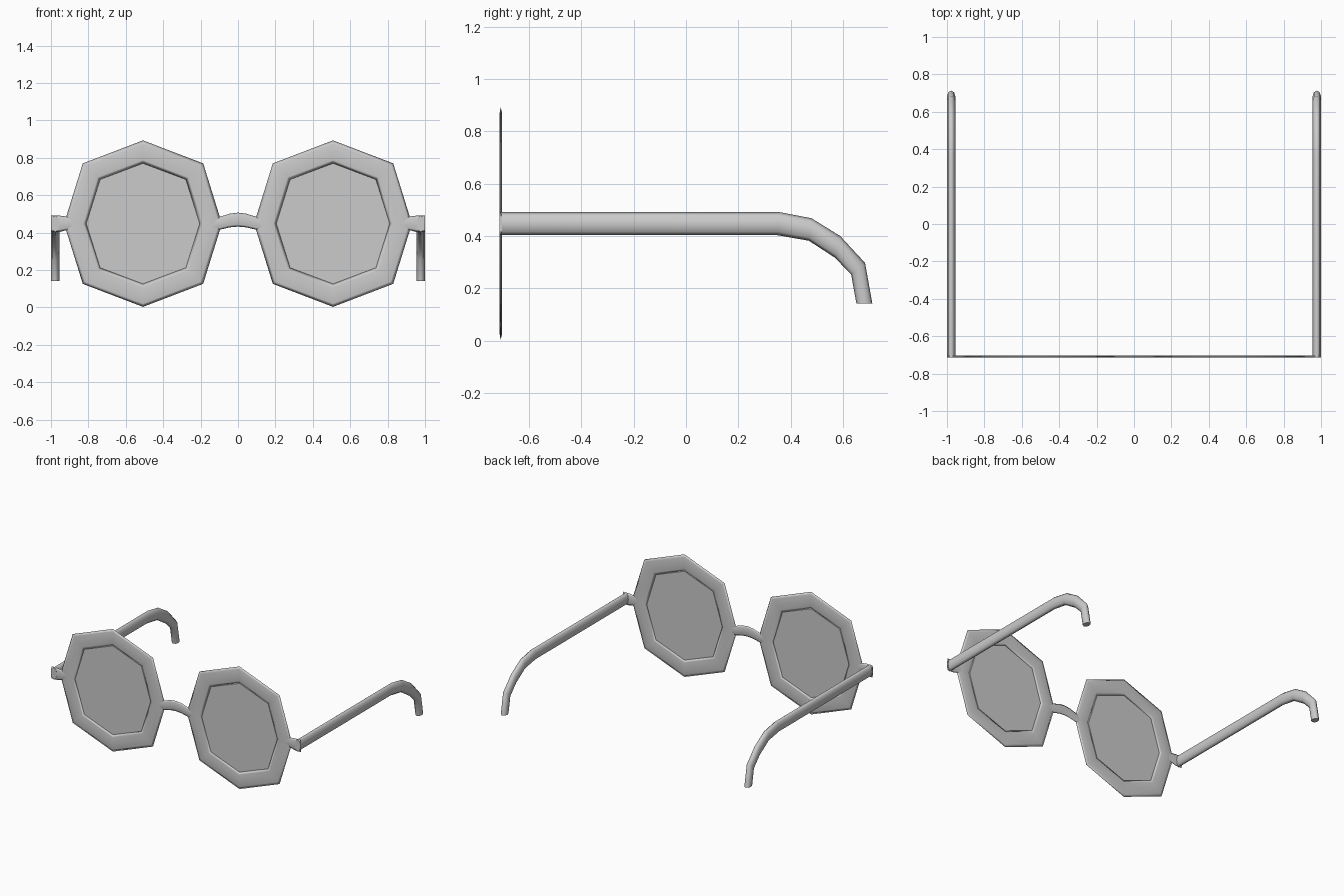
import bpy, bmesh
from math import cos, sin, pi
from mathutils import Vector as V

if "Cube" in bpy.data.objects:
    bpy.data.objects.remove(bpy.data.objects["Cube"])

YF, HY, SIDES = -0.7085, 0.0055, 8   # front plane, half thickness, tube sides


def finish(name, bm, mirror):
    bmesh.ops.recalc_face_normals(bm, faces=bm.faces)
    me = bpy.data.meshes.new(name)
    bm.to_mesh(me)
    bm.free()
    ob = bpy.data.objects.new(name, me)
    bpy.context.collection.objects.link(ob)
    if mirror:
        ob.modifiers.new("mirror", 'MIRROR').use_mirror_merge = False
    return ob


def tube(name, edges, half, closed=False, mirror=True):
    """Loft an oval tube between pairs of edge points; half is its side half-width vector."""
    bm = bmesh.new()
    rings = []
    for p, q in edges:
        c, a = (V(p) + V(q)) / 2, (V(p) - V(q)) / 2
        rings.append([bm.verts.new(c + a * cos(2 * pi * i / SIDES) + V(half) * sin(2 * pi * i / SIDES))
                      for i in range(SIDES)])
    n = len(rings)
    for k in range(n if closed else n - 1):
        r, s = rings[k], rings[(k + 1) % n]
        for i in range(SIDES):
            j = (i + 1) % SIDES
            bm.faces.new((r[i], r[j], s[j], s[i])).smooth = True
    if not closed:
        for r in (rings[0], rings[-1]):
            for e in bm.faces.new(r).edges:
                e.smooth = False
    return finish(name, bm, mirror)


# Octagonal outlines of the rim
def octagon(rx, rz, dx, dz):
    pts = [(rx, 0), (dx, dz), (0, rz), (-dx, dz), (-rx, 0), (-dx, -dz), (0, -rz), (dx, -dz)]
    return [V((0.508 + x, YF, 0.448 + z)) for x, z in pts]


outer = octagon(0.422, 0.445, 0.322, 0.322)
inner = octagon(0.303, 0.322, 0.229, 0.236)
tube("rim", list(zip(outer, inner)), (0, HY, 0), closed=True)

# Flat lens filling the rim
bm = bmesh.new()
mid = V((0.508, YF, 0.448))
bm.faces.new([bm.verts.new(mid + (p - mid) * 1.02) for p in inner])
finish("lens", bm, True)

# Arched nose bridge
arch = [(-0.125, 0.478, 0.41), (-0.095, 0.485, 0.416), (-0.045, 0.501, 0.428), (0, 0.507, 0.432),
        (0.045, 0.501, 0.428), (0.095, 0.485, 0.416), (0.125, 0.478, 0.41)]
tube("bridge", [((x, YF, t), (x, YF, b)) for x, t, b in arch], (0, HY, 0), mirror=False)

# Short end piece joining the rim to the temple
joint = [(0.89, 0.485, 0.413), (0.925, 0.487, 0.411), (0.955, 0.491, 0.403), (1.0, 0.491, 0.403)]
tube("end_piece", [((x, YF, t), (x, YF, b)) for x, t, b in joint], (0, HY, 0))

# Temple arm with a hooked ear end: (top y, z), (bottom y, z)
arm = [((-0.714, 0.491), (-0.714, 0.403)), ((0.36, 0.491), (0.35, 0.403)),
       ((0.48, 0.468), (0.47, 0.382)), ((0.59, 0.40), (0.57, 0.317)),
       ((0.685, 0.297), (0.632, 0.252)), ((0.713, 0.141), (0.652, 0.141))]
tube("temple_arm", [((0.9775, *t), (0.9775, *b)) for t, b in arm], (0.0225, 0, 0))
